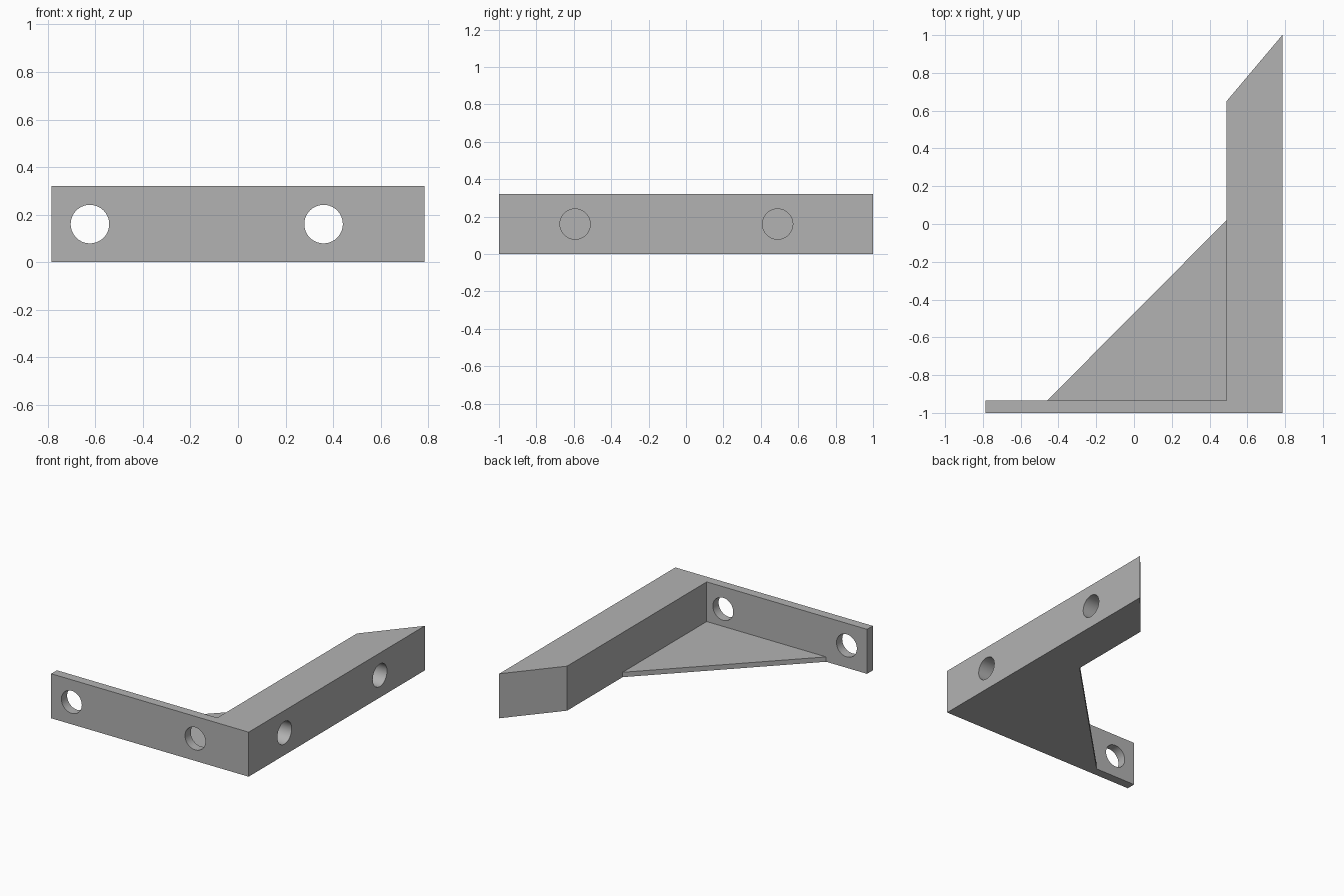
import bpy
import bmesh
from math import pi, radians

default = bpy.data.objects.get("Cube")
if default:
    bpy.data.objects.remove(default)

HEIGHT = 0.32
HALF_W = 0.785
PLATE_BACK = -0.935   # inner face of the thin front plate
BAR_INNER = 0.49      # inner face of the thick side bar

grey = bpy.data.materials.new("plain grey")
grey.use_nodes = True
colour = (0.448, 0.448, 0.448, 1)
grey.diffuse_color = colour
grey.node_tree.nodes["Principled BSDF"].inputs["Base Color"].default_value = colour


def prism(name, outline, height):
    """Extrude a flat outline upward from the ground."""
    bm = bmesh.new()
    base = bm.faces.new([bm.verts.new((x, y, 0)) for x, y in outline])
    top = bmesh.ops.extrude_face_region(bm, geom=[base])["geom"]
    verts = [v for v in top if isinstance(v, bmesh.types.BMVert)]
    bmesh.ops.translate(bm, vec=(0, 0, height), verts=verts)
    bmesh.ops.recalc_face_normals(bm, faces=bm.faces)
    mesh = bpy.data.meshes.new(name)
    bm.to_mesh(mesh)
    bm.free()
    mesh.materials.append(grey)
    obj = bpy.data.objects.new(name, mesh)
    bpy.context.collection.objects.link(obj)
    return obj


def combine(target, tool, operation):
    """Apply a boolean and discard the tool."""
    mod = target.modifiers.new(operation, "BOOLEAN")
    mod.object = tool
    mod.operation = operation
    mod.solver = "EXACT"
    bpy.context.view_layer.objects.active = target
    bpy.ops.object.modifier_apply(modifier=mod.name)
    bpy.data.objects.remove(tool)


def drill(target, location, rotation, depth):
    bpy.ops.mesh.primitive_cylinder_add(vertices=64, radius=0.081, depth=depth,
                                        location=location, rotation=rotation)
    cutter = bpy.context.object
    cutter.name = "hole_cutter"
    cutter.hide_render = True
    cutter.data.materials.append(grey)
    combine(target, cutter, "DIFFERENCE")


# L-shaped bracket: thin front plate and thick side bar with a slanted end
bracket = prism("corner_bracket", [
    (-HALF_W, -1), (HALF_W, -1), (HALF_W, 1),
    (BAR_INNER, 0.65), (BAR_INNER, PLATE_BACK), (-HALF_W, PLATE_BACK)], HEIGHT)

# Thin triangular web flush with the underside
web = prism("corner_web", [
    (-0.46, PLATE_BACK), (BAR_INNER, PLATE_BACK), (BAR_INNER, 0.02)], 0.035)
combine(bracket, web, "UNION")

# Through holes in the front plate
for x in (-0.623, 0.36):
    drill(bracket, (x, -0.97, HEIGHT / 2), (pi / 2, 0, 0), 0.2)

# Blind holes in the outer face of the side bar
for y in (-0.593, 0.49):
    drill(bracket, (HALF_W, y, HEIGHT / 2), (0, pi / 2, 0), 0.5)

bpy.ops.object.select_all(action="DESELECT")
bracket.select_set(True)
bpy.context.view_layer.objects.active = bracket
bpy.ops.object.shade_smooth_by_angle(angle=radians(30))
